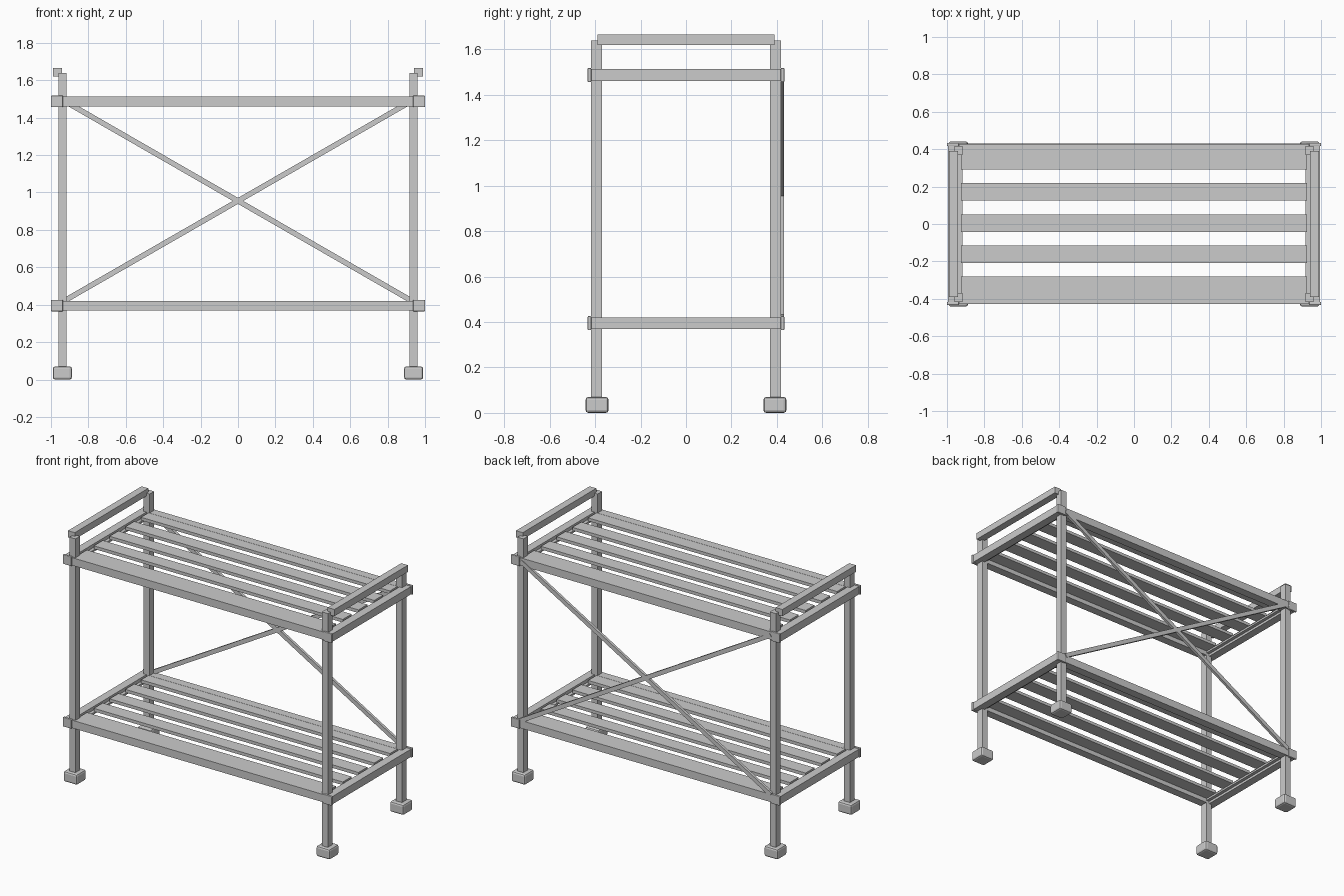
import bpy
import math

if "Cube" in bpy.data.objects:
    bpy.data.objects.remove(bpy.data.objects["Cube"])


def box(name, x, y, z, bevel=0.0):
    """Axis-aligned box from (min, max) ranges, optionally bevelled."""
    lo, hi = zip(x, y, z)
    bpy.ops.mesh.primitive_cube_add(size=1, location=[(a + b) / 2 for a, b in zip(lo, hi)])
    ob = bpy.context.object
    ob.name = name
    ob.scale = [b - a for a, b in zip(lo, hi)]
    bpy.ops.object.transform_apply(location=False, rotation=False, scale=True)
    if bevel:
        m = ob.modifiers.new("bevel", "BEVEL")
        m.width = bevel
        m.segments = 2
    return ob


def span(s, a, b):
    """Range mirrored by sign s."""
    return (min(s * a, s * b), max(s * a, s * b))


SIDES = ((-1, "left"), (1, "right"))
ENDS = ((-1, "front"), (1, "back"))

# Posts and rubber feet
for sx, side in SIDES:
    for sy, end in ENDS:
        box(f"{end}_{side}_post", span(sx, 0.916, 0.96), span(sy, 0.37, 0.418), (0.04, 1.64))
        box(f"{end}_{side}_foot", span(sx, 0.888, 0.99), span(sy, 0.341, 0.442), (0.0, 0.07), 0.012)

# Side handles
for sx, side in SIDES:
    box(f"{side}_handle", span(sx, 0.94, 0.99), (-0.39, 0.39), (1.62, 1.665))

# Two slatted shelves
for level, zc in (("lower", 0.395), ("upper", 1.487)):
    z = (zc - 0.026, zc + 0.026)
    # long rails
    for sy, end in ENDS:
        box(f"{level}_{end}_rail", (-0.935, 0.935), span(sy, 0.37, 0.427), z)
    # end beams with caps
    for sx, side in SIDES:
        box(f"{level}_{side}_beam", span(sx, 0.94, 0.995), (-0.42, 0.42), z)
        for sy, end in ENDS:
            box(f"{level}_{end}_{side}_cap", span(sx, 0.936, 1.0), span(sy, 0.417, 0.433),
                (zc - 0.031, zc + 0.031), 0.004)
    # slats
    for i in range(5):
        y = 0.005 + (i - 2) * 0.167
        box(f"{level}_slat_{i + 1}", (-0.925, 0.925), (y - 0.047, y + 0.047),
            (zc + 0.004, zc + 0.025))
        # bearers joining slats to the end beams
    for sx, side in SIDES:
        box(f"{level}_{side}_bearer", span(sx, 0.918, 0.945), (-0.37, 0.37), (zc - 0.01, zc + 0.003))

# Crossed back braces
dx, dz = 1.86, 1.07
for s, tag in ((1, "rising"), (-1, "falling")):
    half = math.hypot(dx, dz) / 2
    brace = box(f"{tag}_back_brace", (-half, half), (0.413, 0.431), (-0.014, 0.014))
    brace.location.z = 0.955
    brace.rotation_euler.y = -s * math.atan2(dz, dx)
